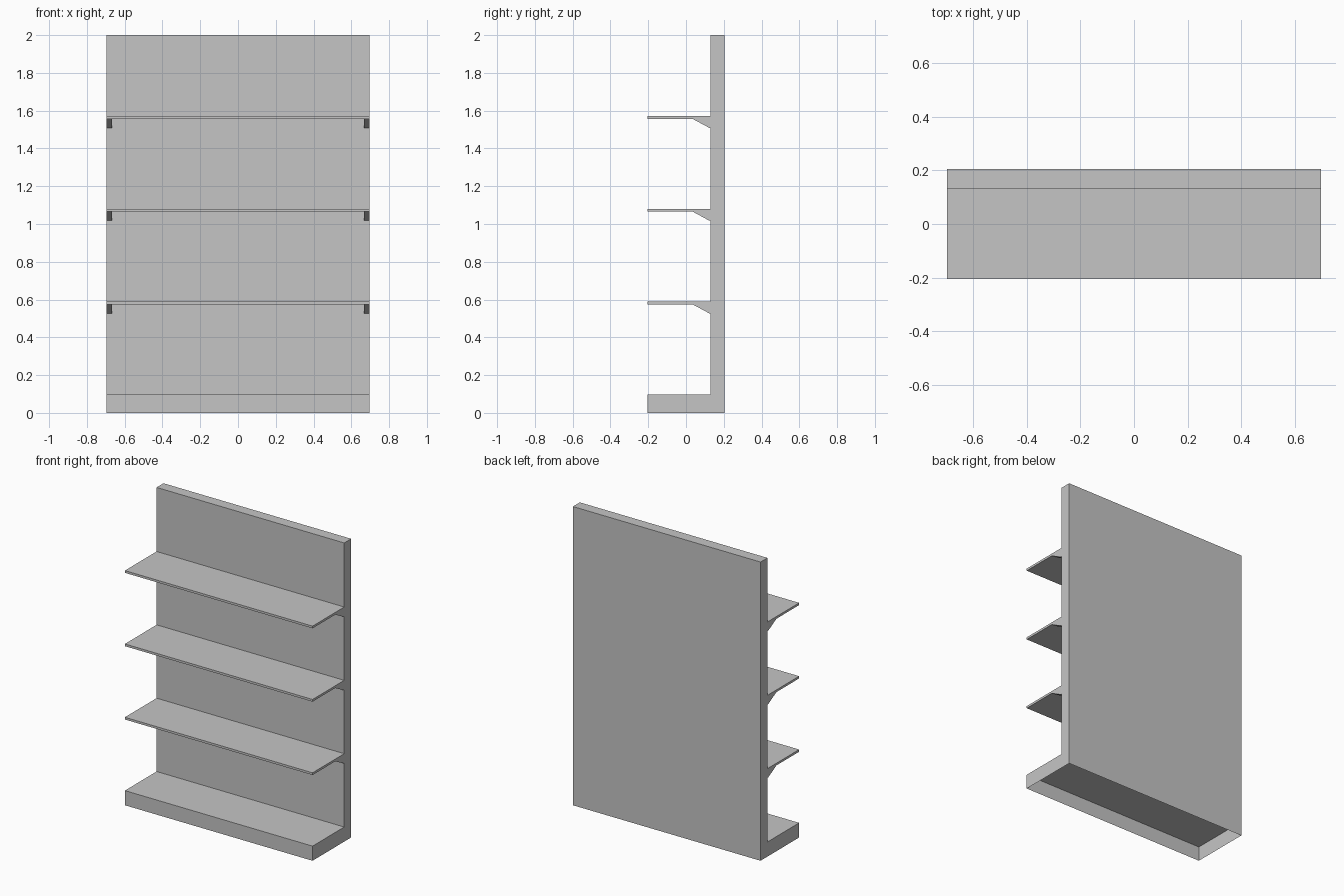
import bpy, bmesh

cube = bpy.data.objects.get("Cube")
if cube:
    bpy.data.objects.remove(cube, do_unlink=True)

HALF_W, FRONT, BACK, HEIGHT = 0.695, -0.204, 0.204, 2.0
PANEL = 0.131        # front surface of the back panel
BASE_H = 0.098
SPACING = 0.491      # from one shelf top to the next
SHELF_T = 0.015
BRACKET_W, BRACKET_DROP, BRACKET_Y = 0.028, 0.062, 0.036

grey = bpy.data.materials.new("light grey")
grey.use_nodes = True
colour = (0.56, 0.56, 0.56, 1)
grey.diffuse_color = colour
grey.node_tree.nodes["Principled BSDF"].inputs["Base Color"].default_value = colour


def extrude_profile(name, profile, x0, x1, open_bottom=False):
    """Sweep a (y, z) outline along x."""
    bm = bmesh.new()
    face = bm.faces.new([bm.verts.new((x0, y, z)) for y, z in profile])
    new = bmesh.ops.extrude_face_region(bm, geom=[face], use_keep_orig=True)
    moved = [g for g in new["geom"] if isinstance(g, bmesh.types.BMVert)]
    bmesh.ops.translate(bm, vec=(x1 - x0, 0, 0), verts=moved)
    bmesh.ops.recalc_face_normals(bm, faces=bm.faces)
    if open_bottom:
        under = [f for f in bm.faces if all(v.co.z < 0.001 for v in f.verts)]
        bmesh.ops.delete(bm, geom=under, context='FACES')
    mesh = bpy.data.meshes.new(name)
    bm.to_mesh(mesh)
    bm.free()
    mesh.materials.append(grey)
    obj = bpy.data.objects.new(name, mesh)
    bpy.context.collection.objects.link(obj)
    return obj


# Back panel and plinth: one hollow L-shaped shell, open underneath
extrude_profile("back_panel_and_base",
                [(FRONT, 0), (BACK, 0), (BACK, HEIGHT), (PANEL, HEIGHT),
                 (PANEL, BASE_H), (FRONT, BASE_H)],
                -HALF_W, HALF_W, open_bottom=True)

# Shelves, each with a wedge bracket at both ends
for i in range(1, 4):
    top = BASE_H + i * SPACING
    under = top - SHELF_T
    extrude_profile(f"shelf_{i}",
                    [(FRONT, under), (PANEL, under), (PANEL, top), (FRONT, top)],
                    -HALF_W, HALF_W)
    wedge = [(BRACKET_Y, under), (PANEL - 0.008, top - BRACKET_DROP),
             (PANEL, top - BRACKET_DROP), (PANEL, under)]
    for side, s in (("left", 1), ("right", -1)):
        extrude_profile(f"{side}_bracket_{i}", wedge,
                        s * (HALF_W - BRACKET_W), s * HALF_W)
